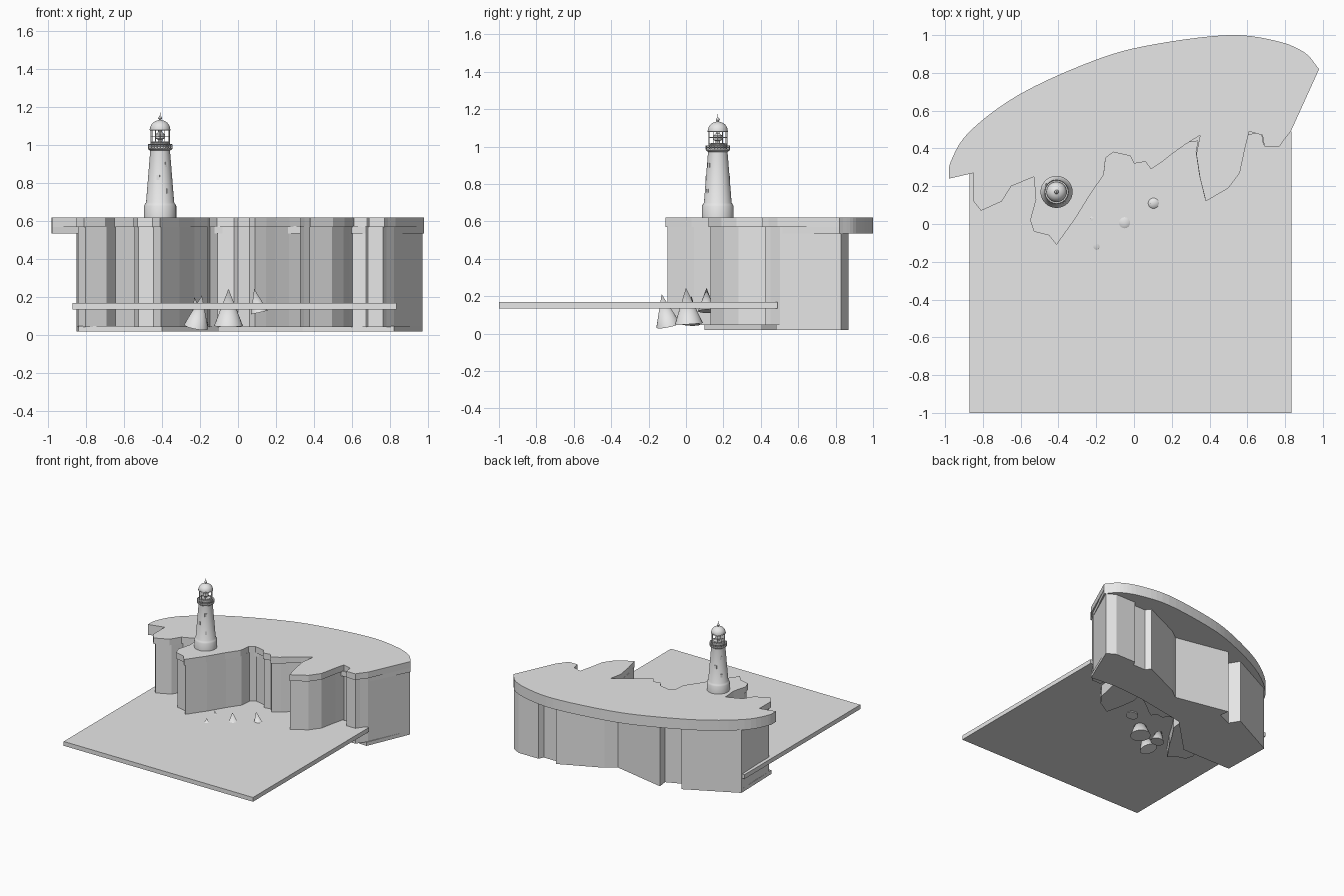
import bpy
import bmesh
from math import sin, cos, pi
from mathutils import Vector

default_cube = bpy.data.objects.get("Cube")
if default_cube:
    bpy.data.objects.remove(default_cube, do_unlink=True)

stone = bpy.data.materials.new("plain grey")
stone.use_nodes = True
stone.diffuse_color = (0.8, 0.8, 0.8, 1)
stone.node_tree.nodes["Principled BSDF"].inputs["Base Color"].default_value = stone.diffuse_color


def finish(name, bm, smooth=False):
    """Turn a bmesh into a named object with the grey material."""
    bmesh.ops.recalc_face_normals(bm, faces=bm.faces)
    mesh = bpy.data.meshes.new(name)
    bm.to_mesh(mesh)
    bm.free()
    mesh.materials.append(stone)
    obj = bpy.data.objects.new(name, mesh)
    bpy.context.collection.objects.link(obj)
    if smooth:
        bpy.ops.object.select_all(action="DESELECT")
        obj.select_set(True)
        bpy.context.view_layer.objects.active = obj
        bpy.ops.object.shade_smooth_by_angle(angle=pi / 5)
    return obj


def prism(name, outline, bottom, top):
    """Extrude a plan outline between two heights."""
    bm = bmesh.new()
    lower = bm.faces.new([bm.verts.new((x, y, bottom)) for x, y in outline])
    raised = bmesh.ops.extrude_face_region(bm, geom=[lower])["geom"]
    for vert in raised:
        if isinstance(vert, bmesh.types.BMVert):
            vert.co.z = top
    bmesh.ops.triangulate(bm, faces=[f for f in bm.faces if len(f.verts) > 4])
    return finish(name, bm)


def lathe(name, centre, profile, sides=32):
    """Spin a radius and height profile around a vertical axis."""
    bm = bmesh.new()
    rings = []
    for radius, z in profile:
        rings.append([bm.verts.new((centre[0] + radius * cos(2 * pi * i / sides),
                                    centre[1] + radius * sin(2 * pi * i / sides), z))
                      for i in range(sides)])
    for low, high in zip(rings, rings[1:]):
        for i in range(sides):
            j = (i + 1) % sides
            bm.faces.new((low[i], low[j], high[j], high[i]))
    bm.faces.new(rings[0])
    bm.faces.new(rings[-1])
    return finish(name, bm, smooth=True)


def rod(bm, start, end, radius, tip=None, sides=6):
    """Add a cylinder or cone between two points."""
    start, end = Vector(start), Vector(end)
    axis = end - start
    made = bmesh.ops.create_cone(bm, cap_ends=True, segments=sides, radius1=radius,
                                 radius2=radius if tip is None else tip, depth=axis.length)
    turn = axis.to_track_quat("Z", "Y")
    for vert in made["verts"]:
        vert.co = turn @ vert.co + (start + end) / 2


def hoop(bm, centre, radius, z, thickness, sides=24):
    """Add a horizontal ring made of short rods."""
    points = [(centre[0] + radius * cos(2 * pi * i / sides),
               centre[1] + radius * sin(2 * pi * i / sides), z) for i in range(sides)]
    for i in range(sides):
        rod(bm, points[i - 1], points[i], thickness, sides=4)


def smooth_path(points, steps=5):
    """Catmull-Rom curve through the given points."""
    pts = [Vector(p) for p in points]
    pts = [pts[0] * 2 - pts[1]] + pts + [pts[-1] * 2 - pts[-2]]
    path = []
    for a, b, c, d in zip(pts, pts[1:], pts[2:], pts[3:]):
        for k in range(steps):
            t = k / steps
            path.append(0.5 * (2 * b + (c - a) * t + (2 * a - 5 * b + 4 * c - d) * t * t
                               + (3 * b - a - 3 * c + d) * t ** 3))
    return path + [pts[-2]]


# Plan outlines: ragged coast (right to left), curved inland rim, stepped rear wall
coast = [(.83, .49), (.79, .44), (.77, .41), (.69, .41), (.68, .47), (.61, .49), (.59, .41),
         (.56, .27), (.5, .19), (.38, .12), (.35, .24), (.33, .37), (.35, .47), (.27, .42),
         (.2, .37), (.15, .33), (.09, .29), (.06, .33), (0, .32), (-.02, .36), (-.11, .38),
         (-.15, .35), (-.16, .26), (-.23, .16), (-.31, .03), (-.41, -.11), (-.45, -.06),
         (-.53, -.04), (-.55, .02), (-.52, .13), (-.53, .25), (-.65, .2), (-.7, .12),
         (-.81, .07), (-.85, .12), (-.85, .27)]
rim = smooth_path([(-.98, .24), (-.97, .33), (-.87, .49), (-.6, .69), (-.2, .87), (.1, .95),
                   (.5, 1), (.75, .97), (.9, .91), (.98, .82)])
rear = [(-.85, .5), (-.45, .7), (-.4, .62), (-.28, .67), (-.29, .75), (.15, .66), (.23, .72),
        (.56, .87), (.59, .83), (.7, .83), (.72, .87), (.9, .87), (.97, .83)]

# Sea slab
prism("sea", [(-.87, -1), (.835, -1), (.835, .49), (-.87, .49)], .135, .17)

# Headland: turf cap, thicker inland slab, cliff and foundation
prism("turf_cap", coast + rim, .57, .62)
prism("inland_slab", rim + [(.82, .5), (-.84, .29)], .535, .575)
wall = [(x * .99, y + .012) for x, y in coast]
prism("cliff", wall + rear, .045, .572)
prism("foundation", [(.82, .48), (.6, .5), (.34, .48), (-.1, .4), (-.4, .1), (-.84, .1)] + rear,
      .02, .05)

# Sea rocks: leaning cones rising through the sea
rocks = bmesh.new()
for foot, peak, radius in [((-.05, .015, .05), (-.05, 0, .245), .076),
                           ((-.22, -.095, .045), (-.19, -.13, .21), .065),
                           ((-.205, .025, .05), (-.23, .03, .2), .05),
                           ((.112, .11, .12), (.085, .11, .245), .046)]:
    rod(rocks, foot, peak, radius, tip=0, sides=24)
finish("sea_rocks", rocks, smooth=True)

# Lighthouse tower with plinth and flared gallery
home = (-.41, .17)
lathe("tower", home, [(.085, .615), (.085, .68), (.08, .69), (.074, .7), (.053, .96), (.053, .972),
                      (.064, .98), (.064, .987), (.05, .987), (.036, .99), (.036, 1.02)])
lathe("lantern_dome", home, [(.052, 1.078), (.055, 1.08), (.055, 1.086)]
      + [(.053 * cos(a * pi / 16), 1.086 + .047 * sin(a * pi / 16)) for a in range(8)]
      + [(.006, 1.134)])
lathe("lamp", home, [(.01, 1.01), (.012, 1.03), (.022, 1.035), (.022, 1.06), (.01, 1.07), (.01, 1.08)], 16)
lathe("finial", home, [(.004, 1.13), (.006, 1.136), (.011, 1.143), (.006, 1.152), (.002, 1.156),
                       (.001, 1.174)], 12)

# Gallery railing and lantern glazing bars
railing = bmesh.new()
bars = bmesh.new()
for z in (.995, 1.004):
    hoop(railing, home, .063, z, .0022)
for z in (1.018, 1.048):
    hoop(bars, home, .049, z, .002)
for i in range(24):
    c, s = cos(pi * i / 12), sin(pi * i / 12)
    rod(railing, (home[0] + .063 * c, home[1] + .063 * s, .985),
        (home[0] + .063 * c, home[1] + .063 * s, 1.004), .0018, sides=4)
    if i % 2 == 0:
        rod(bars, (home[0] + .049 * c, home[1] + .049 * s, 1),
            (home[0] + .049 * c, home[1] + .049 * s, 1.08), .002, sides=4)
finish("gallery_railing", railing)
finish("lantern_bars", bars)
lathe("lantern_sill", home, [(.05, .987), (.05, 1.012), (.046, 1.014)])

# Small tower windows, thin plates winding up the wall
windows = bmesh.new()
for turn, z in ((-.3, .76), (-.3, .9), (-.55, .83), (.8, .76), (.8, .9), (.6, .83)):
    reach = .074 - (z - .7) * .081
    c, s = cos(turn * pi), sin(turn * pi)
    made = bmesh.ops.create_cube(windows, size=1)
    for vert in made["verts"]:
        out, side = reach + vert.co.x * .006, vert.co.y * .016
        vert.co = (home[0] + c * out - s * side, home[1] + s * out + c * side, z + vert.co.z * .026)
finish("tower_windows", windows)
